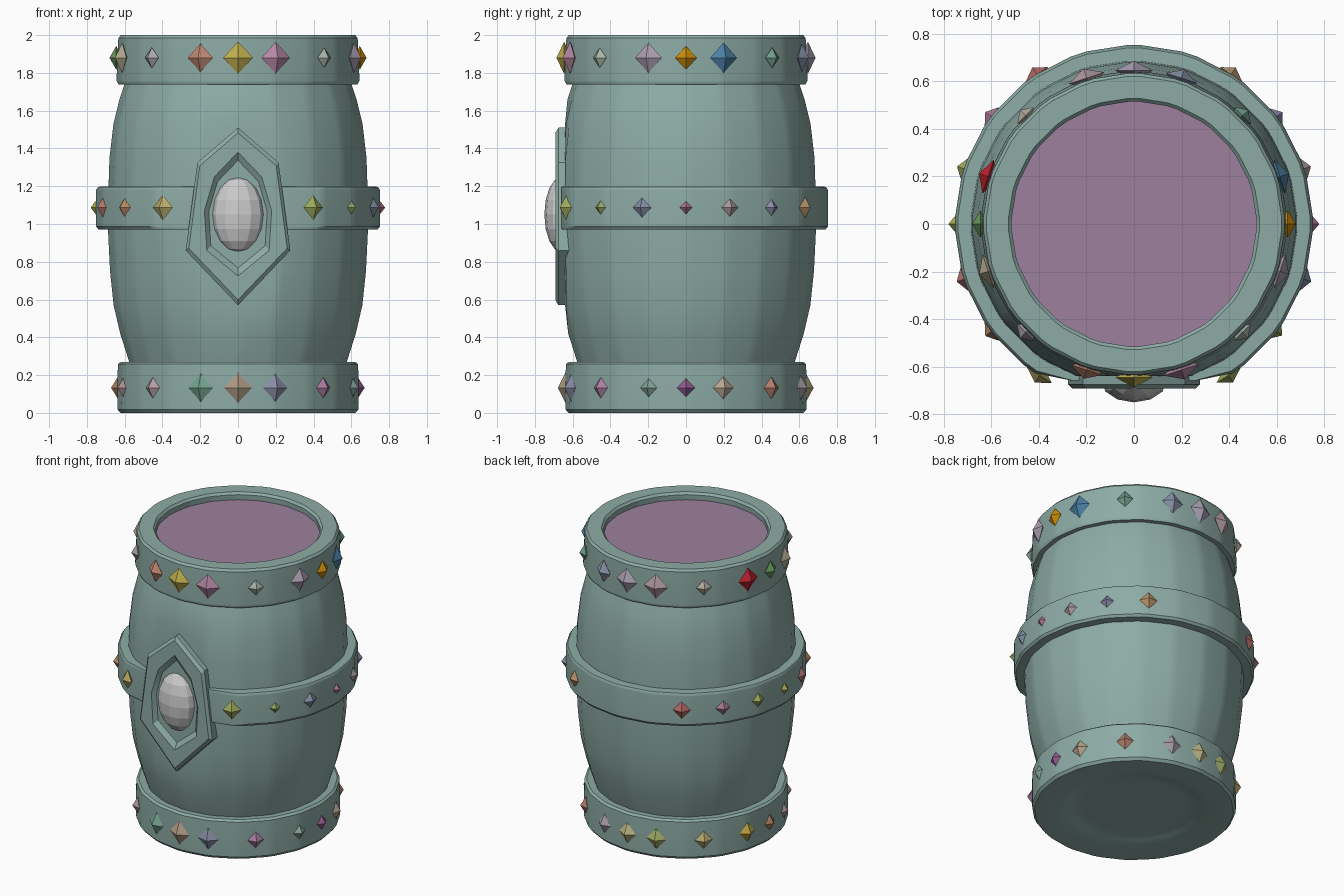
import bpy, bmesh
from math import sin, cos, radians
from mathutils import Matrix

if "Cube" in bpy.data.objects:
    bpy.data.objects.remove(bpy.data.objects["Cube"])

SIDES = 20
STEP = 360 / SIDES


def material(hex_code):
    name = "paint_" + hex_code
    mat = bpy.data.materials.get(name)
    if not mat:
        mat = bpy.data.materials.new(name)
        rgb = [(int(hex_code[i:i + 2], 16) / 255) ** 2.2 for i in (0, 2, 4)]
        mat.diffuse_color = (*rgb, 1)
        mat.use_nodes = True
        mat.node_tree.nodes["Principled BSDF"].inputs["Base Color"].default_value = mat.diffuse_color
    return mat


def finish(bm, name, color=None, smooth=None):
    bmesh.ops.recalc_face_normals(bm, faces=bm.faces)
    me = bpy.data.meshes.new(name)
    bm.to_mesh(me)
    bm.free()
    ob = bpy.data.objects.new(name, me)
    bpy.context.collection.objects.link(ob)
    if color:
        me.materials.append(material(color))
    if smooth:
        me.shade_smooth()
        me.set_sharp_from_angle(angle=radians(smooth))
        mod = ob.modifiers.new("even_shading", 'WEIGHTED_NORMAL')
        mod.keep_sharp = True
    return ob


def bridge(bm, a, b):
    n = len(a)
    for i in range(n):
        j = (i + 1) % n
        bm.faces.new((a[i], a[j], b[j], b[i]))


def lathe(name, profile, color, front=-9, cap=False, closed=False):
    """Turn (radius, z) points into a 20-sided barrel form with softened corners;
    nothing reaches further forward than y = front."""
    bm = bmesh.new()
    rings = []
    soft = 2.5
    for r, z in profile:
        rc = r * cos(radians(STEP / 2)) / cos(radians(STEP / 2 - soft))
        ring = []
        for k in range(SIDES):
            for d in (-soft, soft):
                a = radians(k * STEP + d)
                ring.append(bm.verts.new((rc * sin(a), max(-rc * cos(a), front), z)))
        rings.append(ring)
    for a, b in zip(rings, rings[1:]):
        bridge(bm, a, b)
    if closed:
        bridge(bm, rings[-1], rings[0])
    if cap:
        bm.faces.new(rings[-1])
    return finish(bm, name, color, 35)


def gem_row(name, z, radius, gems):
    """Octahedral studs: (angle from front, half height, colour)."""
    for i, (angle, size, color) in enumerate(gems):
        bm = bmesh.new()
        a = radians(angle)
        place = (Matrix.Translation((radius * sin(a), -radius * cos(a), z))
                 @ Matrix.Rotation(a, 4, 'Z')
                 @ Matrix.Diagonal((size * 0.93, 0.02 + size * 0.25, size, 1)))
        bmesh.ops.create_uvsphere(bm, u_segments=4, v_segments=2, radius=1, matrix=place)
        finish(bm, f"{name}_{i + 1}", color)


TEAL = "8CAAA4"

# Bulging body
lathe("barrel_body",
      [(0.54, 0.15), (0.58, 0.27), (0.628, 0.42), (0.663, 0.57), (0.682, 0.75),
       (0.692, 0.95), (0.692, 1.15), (0.685, 1.35), (0.664, 1.53), (0.632, 1.66),
       (0.605, 1.74), (0.57, 1.85)], TEAL, front=-0.64)

# Bottom hoop with dished underside
lathe("bottom_hoop",
      [(0.55, 0.265), (0.625, 0.27), (0.64, 0.258), (0.644, 0.14), (0.642, 0.018),
       (0.627, 0), (0.48, 0), (0.41, 0.022), (0.33, 0.035)], TEAL, cap=True)

# Middle hoop, flattened at the front
lathe("middle_hoop",
      [(0.66, 0.97), (0.745, 0.972), (0.757, 0.988), (0.757, 1.18), (0.745, 1.197),
       (0.66, 1.2)], TEAL, front=-0.658, closed=True)

# Top hoop, hollow for the lid
lathe("top_hoop",
      [(0.52, 1.9), (0.518, 1.985), (0.532, 2.0), (0.625, 2.0), (0.638, 1.985),
       (0.648, 1.76), (0.636, 1.738), (0.55, 1.738)], TEAL, closed=True)

# Lid
bm = bmesh.new()
bmesh.ops.create_circle(bm, cap_ends=True, segments=SIDES, radius=0.525,
                        matrix=Matrix.Translation((0, 0, 1.95)))
lid = finish(bm, "lid", "9C809C")
if lid.data.polygons[0].normal.z < 0:
    lid.data.flip_normals()


# Front plate with recess
def mirrored(half):
    return half + [(-x, z) for x, z in reversed(half[1:-1])]


outer = mirrored([(0, 1.51), (0.215, 1.325), (0.245, 1.1), (0.277, 0.86), (0, 0.57)])
inner = mirrored([(0, 1.38), (0.125, 1.25), (0.178, 1.07), (0.165, 0.86), (0, 0.725)])
bm = bmesh.new()
loops = []
for shape, scale, y in ((outer, 1, -0.55), (outer, 1, -0.675), (outer, 0.94, -0.692),
                        (inner, 1, -0.692), (inner, 0.87, -0.668)):
    loops.append([bm.verts.new((x * scale, y, 1.05 + (z - 1.05) * scale)) for x, z in shape])
for a, b in zip(loops, loops[1:]):
    bridge(bm, a, b)
bm.faces.new(loops[-1])
bm.faces.new(loops[0])
finish(bm, "front_plate", TEAL, 20)

# Large oval stone in the plate
bm = bmesh.new()
bmesh.ops.create_uvsphere(bm, u_segments=12, v_segments=8, radius=1,
                          matrix=Matrix.Translation((0, -0.66, 1.05))
                          @ Matrix.Diagonal((0.138, 0.09, 0.198, 1)))
finish(bm, "oval_stone")

# Studs on the top and bottom hoops, clockwise from the front
angles = [q + a for q in (0, 90, 180, 270) for a in (0, 18, 45, 72)]
top_sizes = [0.085, 0.085, 0.053, 0.08, 0.062, 0.08, 0.055, 0.075] * 2
top_colors = ("C0AE50 B486A2 A8B5A8 AA9CB0 C88A10 4C7EA2 73A08F 8690A6 "
              "A89EB0 B39CA4 B4B0A0 BC2832 68965E B5AB90 A8A2A8 BC8670").split()
gem_row("top_stud", 1.88, 0.645, zip(angles, top_sizes, top_colors))

low_sizes = [0.08, 0.073, 0.055, 0.05, 0.05, 0.06, 0.058, 0.066,
             0.07, 0.07, 0.06, 0.065, 0.055, 0.05, 0.055, 0.075]
low_colors = ("AC9884 888CA4 A87CA0 86A498 925C92 B4A28C B4806C A49CA2 "
              "B8B080 A2AC6A B8AA70 BCA444 AC7C60 AE9094 B09AA2 74A08E").split()
gem_row("bottom_stud", 0.133, 0.638, zip(angles, low_sizes, low_colors))

# Studs on the middle hoop, leaving plate and back clear
side = [32, 53, 72, 90, 108, 127, 147]
right_sizes = [0.064, 0.038, 0.055, 0.037, 0.05, 0.046, 0.06]
left_sizes = [0.066, 0.052, 0.056, 0.04, 0.05, 0.052, 0.06]
right_colors = "9CAA5C 94A664 828EA6 B0748E A8969A 8C8AA8 B8946A".split()
left_colors = "B8A868 B88862 B67870 AAA84E 9CA85C AC7C92 B46A64".split()
gem_row("middle_stud_right", 1.087, 0.75, zip(side, right_sizes, right_colors))
gem_row("middle_stud_left", 1.087, 0.75, zip([-a for a in side], left_sizes, left_colors))
